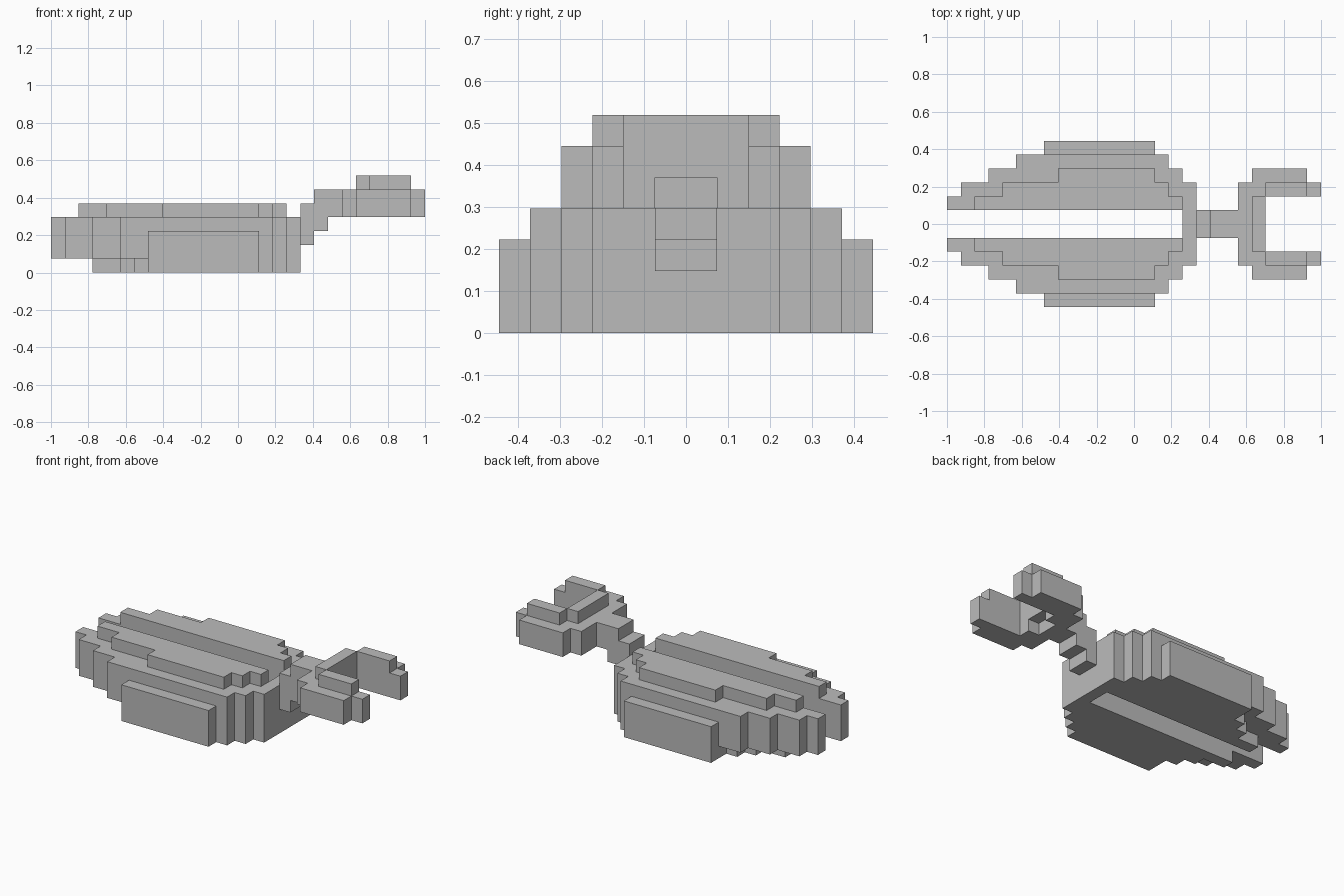
import bpy, bmesh
from mathutils import Vector

if "Cube" in bpy.data.objects:
    bpy.data.objects.remove(bpy.data.objects["Cube"], do_unlink=True)

U = 2 / 27  # size of one block

grey = bpy.data.materials.new("plain_grey")
grey.use_nodes = True
COLOUR = (0.5, 0.5, 0.5, 1)
grey.diffuse_color = COLOUR
grey.node_tree.nodes["Principled BSDF"].inputs["Base Color"].default_value = COLOUR


def cells(x0, x1, y0, y1, z0, z1):
    """Blocks of a box, mirrored across y = 0."""
    out = set()
    for x in range(x0, x1):
        for y in range(y0, y1):
            for z in range(z0, z1):
                out |= {(x, y, z), (x, -1 - y, z)}
    return out


def build(name, blocks):
    """Make one closed flat-faced shell around a set of blocks."""
    bm = bmesh.new()
    for c in blocks:
        for axis in range(3):
            for side in (0, 1):
                n = list(c)
                n[axis] += 2 * side - 1
                if tuple(n) in blocks:
                    continue
                a, b = (axis + 1) % 3, (axis + 2) % 3
                corners = []
                for da, db in ((0, 0), (1, 0), (1, 1), (0, 1)):
                    p = Vector(c)
                    p[axis] += side
                    p[a] += da
                    p[b] += db
                    corners.append(bm.verts.new((p.x * U - 1, p.y * U, p.z * U)))
                bm.faces.new(corners if side else corners[::-1])
    bmesh.ops.remove_doubles(bm, verts=bm.verts, dist=U / 100)
    bmesh.ops.dissolve_limit(bm, angle_limit=0.01, verts=bm.verts, edges=bm.edges)
    mesh = bpy.data.meshes.new(name)
    bm.to_mesh(mesh)
    bm.free()
    mesh.materials.append(grey)
    obj = bpy.data.objects.new(name, mesh)
    bpy.context.collection.objects.link(obj)
    return obj


# Body: a slotted oval shell. Each row: y, then x start/end of each layer.
body = cells(17, 18, 0, 1, 0, 4)             # bridge closing the slot
for y, base, middle, end, top in (
        (1, 3, 0, 18, (2, 17)),
        (2, 5, 1, 18, (4, 16)),
        (3, 6, 3, 17, (8, 15)),
        (4, 7, 5, 16, None)):
    body |= cells(base, end, y, y + 1, 0, 1)
    body |= cells(middle, end, y, y + 1, 1, 4)
    if top:
        body |= cells(*top, y, y + 1, 4, 5)
body |= cells(7, 15, 5, 6, 0, 3)             # low side panels
build("body_shell", body)

# Neck: steps rising from the body to the head
build("stepped_neck", cells(18, 19, 0, 1, 2, 5)
      | cells(19, 20, 0, 1, 3, 6) | cells(20, 21, 0, 1, 4, 6))

# Head: a crossbar with two forward prongs and a raised rim
head = cells(21, 23, 0, 3, 4, 6)             # crossbar
head |= cells(22, 26, 3, 4, 4, 6)            # outer cheeks
head |= cells(23, 27, 2, 3, 4, 6)            # prongs
head |= cells(22, 23, 0, 2, 6, 7)            # raised rim
head |= cells(23, 26, 2, 3, 6, 7)
head -= cells(22, 23, 0, 1, 4, 5)            # notch under the crossbar
build("forked_head", head)
